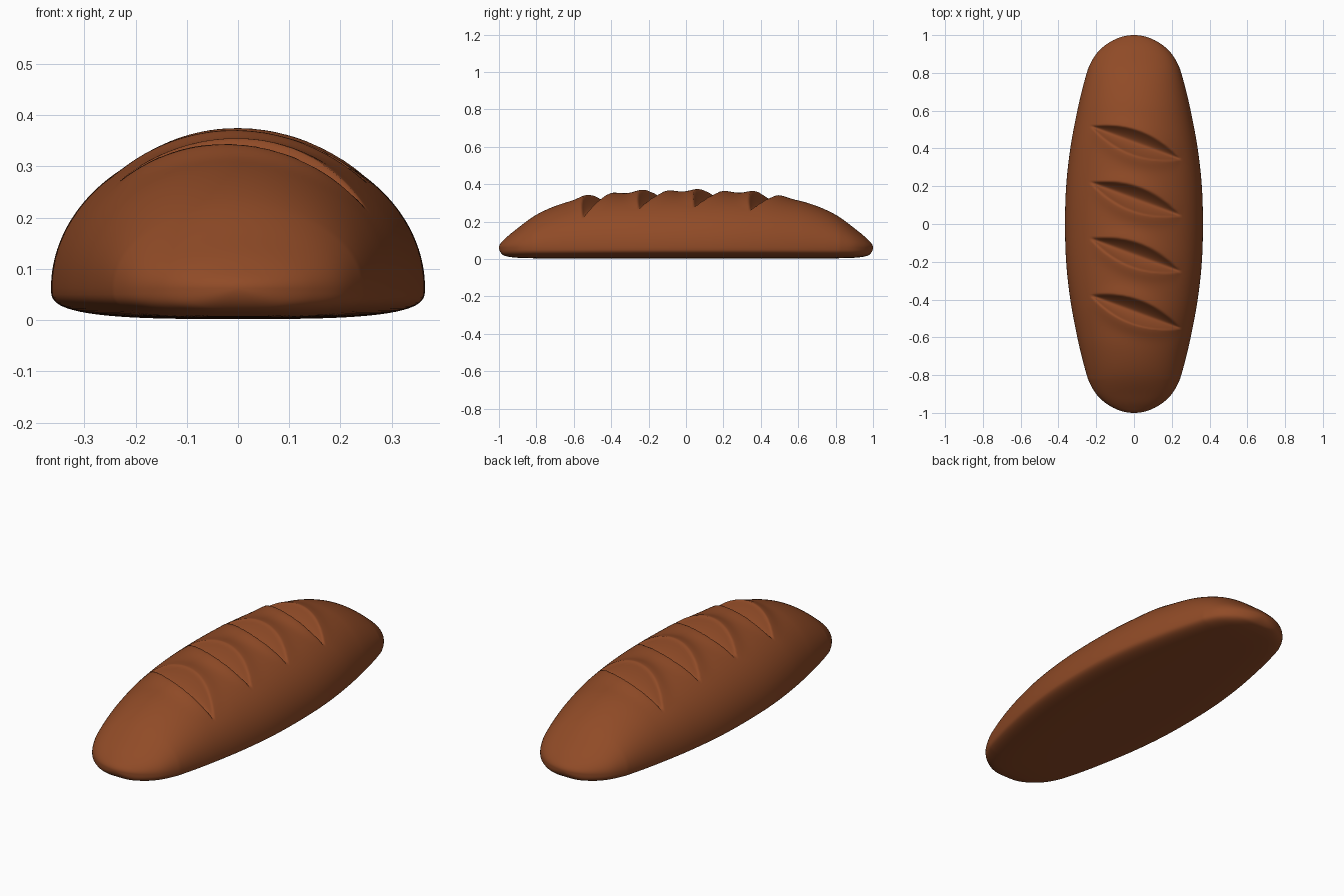
import bpy, bmesh, math

if "Cube" in bpy.data.objects:
    bpy.data.objects.remove(bpy.data.objects["Cube"])

# Loaf profiles: (position 0 middle .. 1 tip as an angle fraction, value)
HALF_WIDTH = [(0, .365), (.13, .359), (.262, .337), (.41, .3), (.494, .277), (.59, .25),
              (.62, .241), (.713, .2), (.8, .146), (.873, .094), (1, 0)]
HEIGHT = [(0, .359), (.262, .345), (.41, .313), (.494, .283), (.59, .237), (.713, .165),
          (.8, .124), (.873, .096), (1, .062)]
BOTTOM = [(0, .002), (.5, .003), (.713, .007), (.8, .013), (.873, .023), (1, .062)]
MID = .062
ROWS, TOP, LOW = 400, 84, 40


def curve(table, a):
    """Smooth interpolation through a small profile table."""
    n = len(table)
    i = next((k for k in range(n - 1) if a <= table[k + 1][0]), n - 2)
    (x0, y0), (x1, y1) = table[i], table[i + 1]

    def slope(k):
        if k == 0:
            return 0
        p, q = table[k - 1], table[min(k + 1, n - 1)]
        return (q[1] - p[1]) / (q[0] - p[0])
    h = x1 - x0
    t = min(max((a - x0) / h, 0), 1)
    return ((2*t**3 - 3*t**2 + 1) * y0 + (t**3 - 2*t**2 + t) * h * slope(i)
            + (3*t**2 - 2*t**3) * y1 + (t**3 - t**2) * h * slope(i + 1))


def slash(x, y):
    """Height change from the four diagonal baker's cuts with raised lips."""
    dz = 0
    for cy in (-.465, -.165, .132, .43):
        dx, dy = x - .01, y - cy
        s = (dx * .938 - dy * .347) / .255
        if abs(s) >= 1:
            continue
        taper = 1 - s * s
        d = dx * .347 + dy * .938
        half = .066 * taper
        q = abs(d) / half
        if q < 1:
            dz -= .064 * taper ** .8 * (1 - q ** 1.4)
        lip = math.exp(-(max(q - 1, 0) * half / .05) ** 2) * min(q, 1) ** 2
        dz += (.016 if d < 0 else .009) * taper * lip
    return dz


def signed_pow(v, p):
    return math.copysign(abs(v) ** p, v)


# Loaf skin: rings along the length, elliptical crown over a flat rounded base
bm = bmesh.new()
rings = []
for r in range(ROWS + 1):
    f = r / ROWS * 2 - 1
    y = math.sin(f * math.pi / 2)
    w, h, b = (curve(t, abs(f)) for t in (HALF_WIDTH, HEIGHT, BOTTOM))
    ring = []
    for i in range(TOP):
        t = math.pi * i / TOP
        x = w * math.cos(t)
        z = MID + (h - MID) * math.sin(t)
        ring.append(bm.verts.new((x, y, z + slash(x, y) * min(1, math.sin(t) * 2))))
    for i in range(LOW):
        t = math.pi * (1 + i / LOW)
        x = w * signed_pow(math.cos(t), 2 / 3.2)
        z = MID + (MID - b) * signed_pow(math.sin(t), 2 / 3.2)
        ring.append(bm.verts.new((x, y, z)))
    rings.append(ring)
n = TOP + LOW
for a, b in zip(rings, rings[1:]):
    for i in range(n):
        j = (i + 1) % n
        bm.faces.new((a[i], a[j], b[j], b[i]))
bmesh.ops.remove_doubles(bm, verts=rings[0] + rings[-1], dist=1e-4)
bmesh.ops.recalc_face_normals(bm, faces=bm.faces)
for face in bm.faces:
    face.smooth = True
mesh = bpy.data.meshes.new("bread_loaf")
bm.to_mesh(mesh)
bm.free()
loaf = bpy.data.objects.new("bread_loaf", mesh)
bpy.context.collection.objects.link(loaf)

# Brown crust
crust = bpy.data.materials.new("crust")
crust.diffuse_color = (.28, .07, .02, 1)
crust.use_nodes = True
crust.node_tree.nodes["Principled BSDF"].inputs["Base Color"].default_value = crust.diffuse_color
mesh.materials.append(crust)
